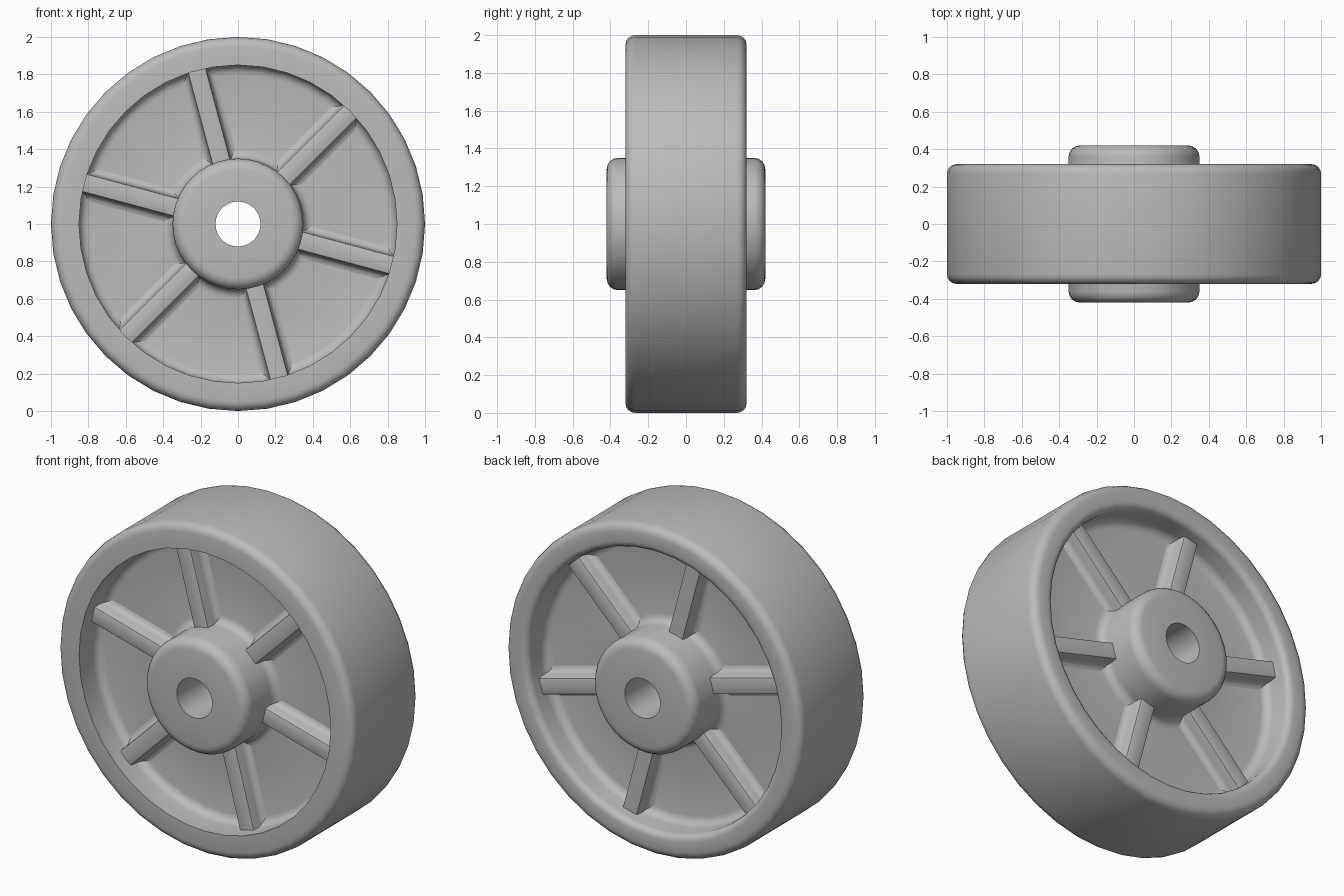
import bpy, bmesh, math
from mathutils import Matrix

cube = bpy.data.objects.get("Cube")
if cube:
    bpy.data.objects.remove(cube)

grey = bpy.data.materials.new("plain grey")
grey.use_nodes = True
COLOUR = (0.5, 0.5, 0.5, 1)
grey.diffuse_color = COLOUR
grey.node_tree.nodes["Principled BSDF"].inputs["Base Color"].default_value = COLOUR

CENTRE_Z = 1.0
WEB = 0.14          # half thickness of the disc
SPOKE_TOP = 0.23    # half height of the spokes
RIM = 0.32          # half width of the tyre
SEGMENTS = 40


def arc(cx, cy, r, start, end, n=4):
    """Points along a circular arc, angles in degrees."""
    angles = [math.radians(start + (end - start) * i / n) for i in range(n + 1)]
    return [(cx + r * math.cos(a), cy + r * math.sin(a)) for a in angles]


def finish(bm, name):
    bmesh.ops.recalc_face_normals(bm, faces=bm.faces)
    mesh = bpy.data.meshes.new(name)
    bm.to_mesh(mesh)
    bm.free()
    mesh.materials.append(grey)
    ob = bpy.data.objects.new(name, mesh)
    bpy.context.collection.objects.link(ob)
    bpy.ops.object.select_all(action='DESELECT')
    ob.select_set(True)
    bpy.context.view_layer.objects.active = ob
    bpy.ops.object.shade_smooth_by_angle(angle=math.radians(35))


def half_profile(rim_edge):
    """(radius, depth) from the bore over the hub, disc and rim to the tread."""
    return ([(0.12, 0.42)] + arc(0.29, 0.36, 0.06, 90, 0)
            + arc(0.40, WEB + 0.05, 0.05, 180, 270)
            + arc(0.80, WEB + 0.05, 0.05, 270, 360)
            + rim_edge
            + arc(0.95, RIM - 0.05, 0.05, 90, 0))


# Turned wheel: crisp inner rim edge in front, rounded one at the back
front = half_profile([(0.85, RIM)])
back = half_profile(arc(0.89, RIM - 0.04, 0.04, 180, 90))
profile = back + [(r, -y) for r, y in reversed(front)]
bm = bmesh.new()
rings = []
for i in range(SEGMENTS):
    a = 2 * math.pi * i / SEGMENTS
    rings.append([bm.verts.new((r * math.sin(a), y, CENTRE_Z + r * math.cos(a)))
                  for r, y in profile])
for i, here in enumerate(rings):
    there = rings[(i + 1) % SEGMENTS]
    for j in range(len(profile)):
        k = (j + 1) % len(profile)
        bm.faces.new((here[j], here[k], there[k], there[j]))
finish(bm, "wheel_body")

# Spokes with flared feet, six on each side of the disc
half = [(0.09, WEB - 0.01)] + arc(0.09, WEB + 0.035, 0.035, 270, 180, 3) \
    + arc(0.04, SPOKE_TOP - 0.01, 0.01, 0, 90, 2)
section = half + [(-x, y) for x, y in reversed(half)]
for side, label in ((-1, "front"), (1, "back")):
    for n in range(6):
        turn = Matrix.Rotation(-math.radians(45 + 60 * n), 4, 'Y')
        bm = bmesh.new()
        inner, outer = [[bm.verts.new((r, side * y, x)) for x, y in section]
                        for r in (0.32, 0.86)]
        bm.faces.new(inner)
        bm.faces.new(outer)
        for j in range(len(section)):
            k = (j + 1) % len(section)
            bm.faces.new((inner[j], inner[k], outer[k], outer[j]))
        bm.transform(Matrix.Translation((0, 0, CENTRE_Z)) @ turn)
        finish(bm, f"{label}_spoke_{n + 1}")
